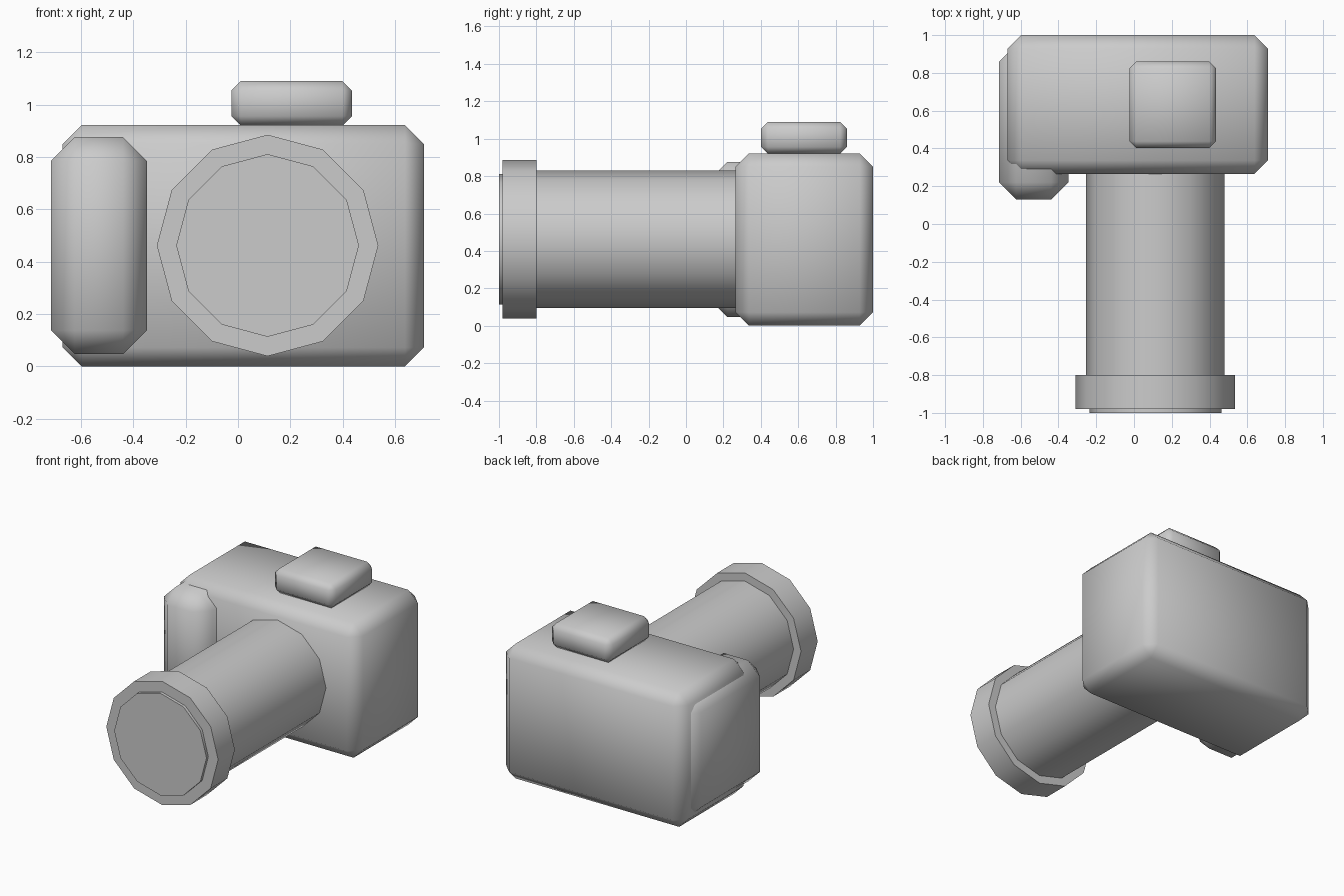
import bpy, bmesh, math
from mathutils import Matrix, Vector

if "Cube" in bpy.data.objects:
    bpy.data.objects.remove(bpy.data.objects["Cube"])

grey = bpy.data.materials.new("plain_grey")
grey.diffuse_color = (0.6, 0.6, 0.6, 1)
grey.use_nodes = True
grey.node_tree.nodes["Principled BSDF"].inputs["Base Color"].default_value = grey.diffuse_color


def finish(bm, name):
    bmesh.ops.recalc_face_normals(bm, faces=bm.faces[:])
    me = bpy.data.meshes.new(name)
    bm.to_mesh(me)
    bm.free()
    me.materials.append(grey)
    ob = bpy.data.objects.new(name, me)
    bpy.context.collection.objects.link(ob)
    return ob


def chamfered_box(name, lo, hi, bevel):
    """Box between two corners, one-step chamfer, fully smooth shaded."""
    lo, hi = Vector(lo), Vector(hi)
    bm = bmesh.new()
    bmesh.ops.create_cube(bm, size=1)
    bmesh.ops.scale(bm, vec=hi - lo, verts=bm.verts[:])
    bmesh.ops.translate(bm, vec=(lo + hi) / 2, verts=bm.verts[:])
    bmesh.ops.bevel(bm, geom=bm.edges[:], offset=bevel, offset_type='OFFSET',
                    segments=1, profile=0.5, affect='EDGES')
    for f in bm.faces:
        f.smooth = True
    return finish(bm, name)


def lens_drum(name, radius, y0, y1):
    """Twelve-sided drum along y with smooth sides and flat caps."""
    bm = bmesh.new()
    bmesh.ops.create_cone(bm, cap_ends=True, segments=12, radius1=radius,
                          radius2=radius, depth=y1 - y0)
    place = (Matrix.Translation((0.113, (y0 + y1) / 2, 0.462))
             @ Matrix.Rotation(math.radians(90), 4, 'X'))
    bmesh.ops.transform(bm, matrix=place, verts=bm.verts[:])
    for f in bm.faces:
        f.smooth = len(f.verts) == 4
    return finish(bm, name)


# camera body, hand grip and flash housing
chamfered_box("camera_body", (-0.67, 0.265, 0.0), (0.71, 1.0, 0.922), 0.072)
chamfered_box("hand_grip", (-0.715, 0.13, 0.047), (-0.348, 0.95, 0.876), 0.091)
chamfered_box("flash_housing", (-0.025, 0.402, 0.92), (0.435, 0.86, 1.09), 0.036)

# lens: barrel, wide front ring, glass
lens_drum("lens_barrel", 0.367, -0.82, 0.30)
lens_drum("lens_ring", 0.423, -0.98, -0.80)
lens_drum("lens_glass", 0.349, -1.0, -0.95)
